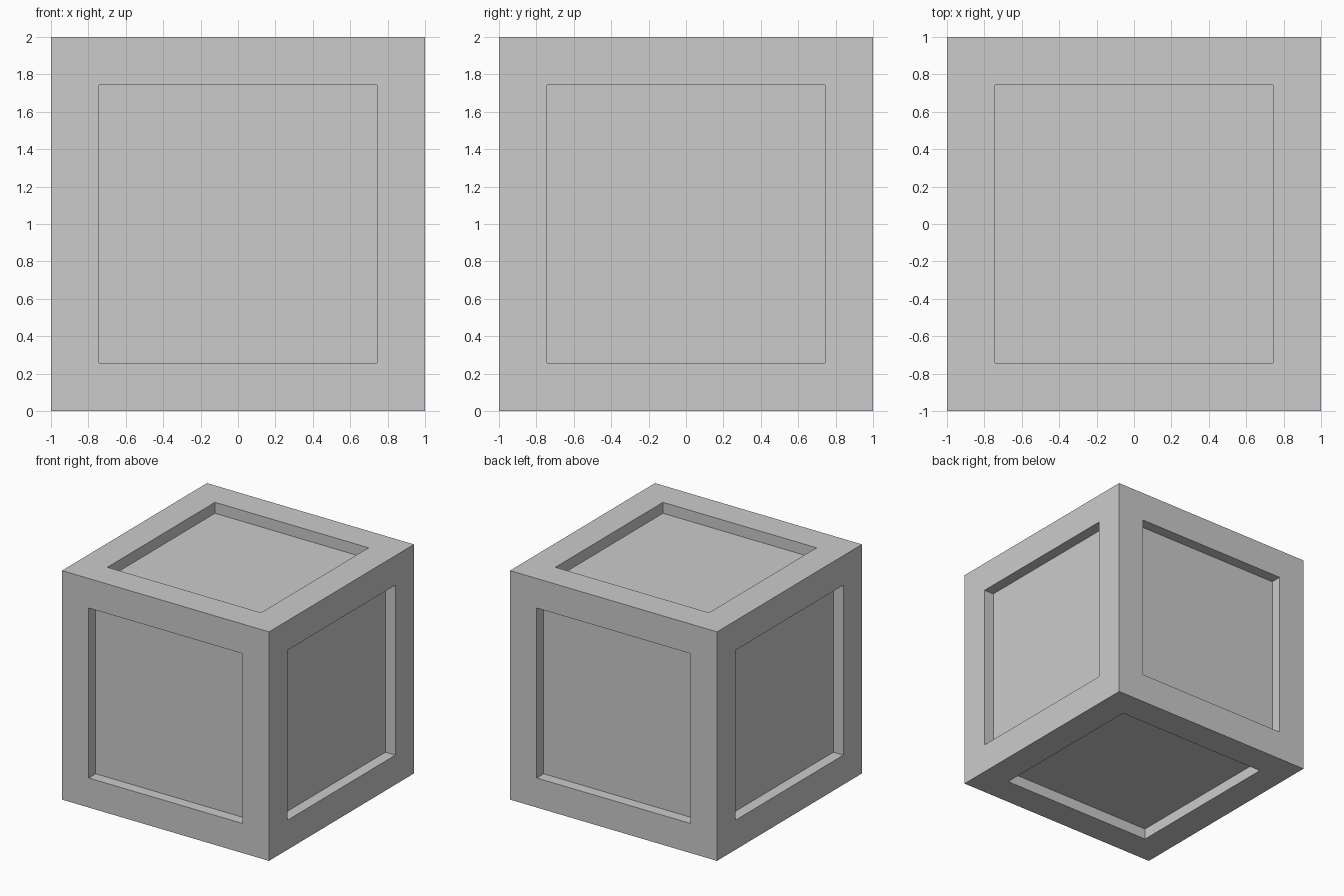
import bpy
import bmesh

# Remove the default object
default = bpy.data.objects.get("Cube")
if default:
    bpy.data.objects.remove(default, do_unlink=True)

SIZE = 2.0
BORDER = 0.258
DEPTH = 0.096


def make_material(name, color):
    mat = bpy.data.materials.new(name)
    mat.use_nodes = True
    mat.diffuse_color = color
    mat.node_tree.nodes["Principled BSDF"].inputs["Base Color"].default_value = color
    return mat


grey = make_material("light_grey", (0.6, 0.6, 0.6, 1.0))

# Crate body: a cube standing on the ground
bm = bmesh.new()
bmesh.ops.create_cube(bm, size=SIZE)
bmesh.ops.translate(bm, verts=bm.verts, vec=(0, 0, SIZE / 2))

# Frame border of even width on all six sides
panels = list(bm.faces)
bmesh.ops.inset_individual(bm, faces=panels, thickness=BORDER, use_even_offset=True)

# Sunken panels with straight walls
for panel in panels:
    inward = -panel.normal.copy() * DEPTH
    sunk = bmesh.ops.extrude_discrete_faces(bm, faces=[panel])["faces"][0]
    bmesh.ops.translate(bm, verts=sunk.verts, vec=inward)

bmesh.ops.recalc_face_normals(bm, faces=bm.faces)
mesh = bpy.data.meshes.new("panelled_crate")
bm.to_mesh(mesh)
bm.free()
mesh.materials.append(grey)

crate = bpy.data.objects.new("panelled_crate", mesh)
bpy.context.collection.objects.link(crate)
